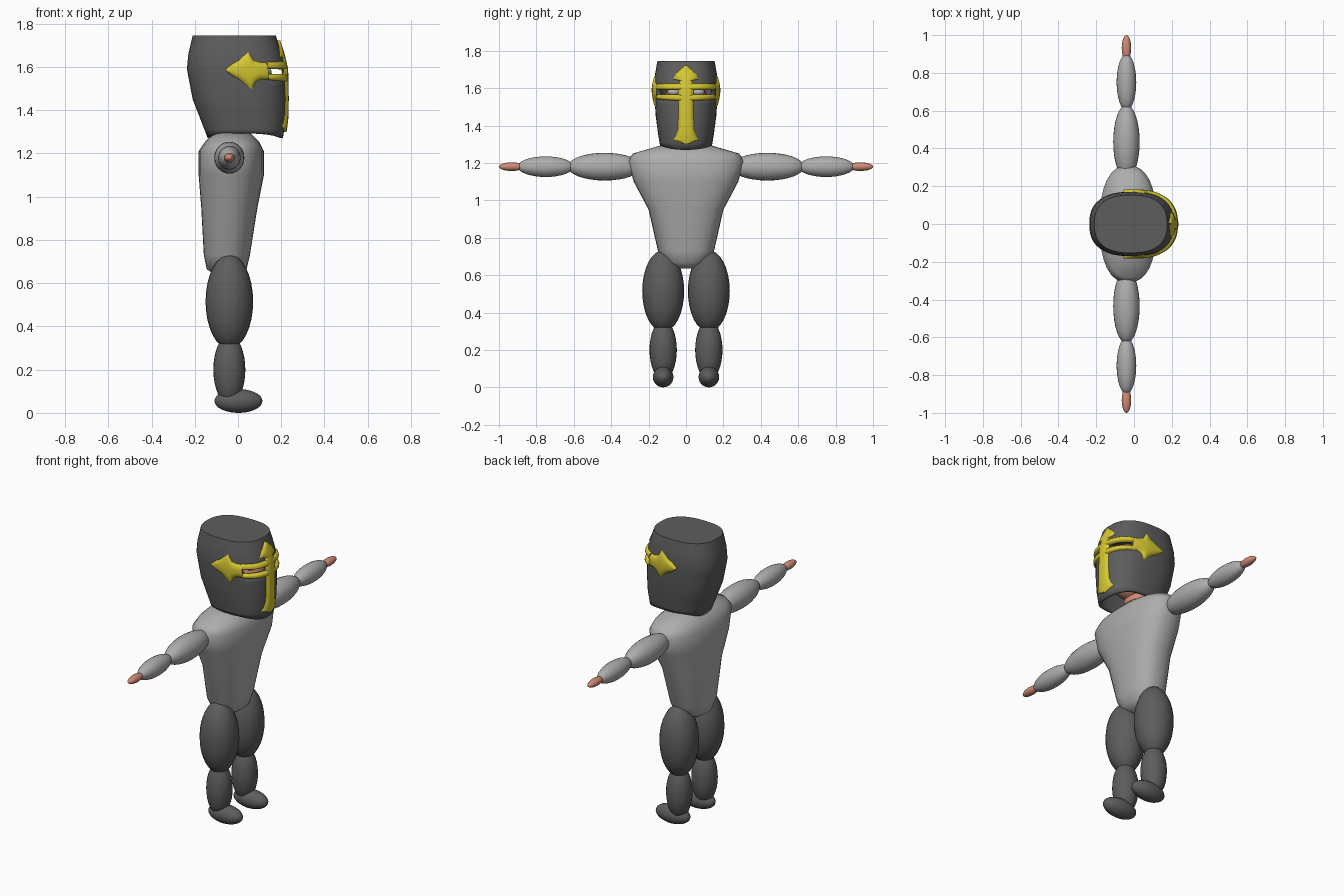
import bpy, bmesh, math
from math import sin, cos, radians, pi

if "Cube" in bpy.data.objects:
    bpy.data.objects.remove(bpy.data.objects["Cube"])


def material(name, rgb):
    m = bpy.data.materials.new(name)
    m.diffuse_color = (*rgb, 1)
    m.use_nodes = True
    m.node_tree.nodes["Principled BSDF"].inputs["Base Color"].default_value = m.diffuse_color
    return m


DARK = material("dark grey", (0.11, 0.11, 0.11))
LIGHT = material("light grey", (0.42, 0.42, 0.42))
GOLD = material("gold", (0.67, 0.57, 0.03))
SKIN = material("skin", (0.62, 0.26, 0.18))


def finish(name, bm, mat, angle=50):
    me = bpy.data.meshes.new(name)
    bm.to_mesh(me)
    bm.free()
    me.materials.append(mat)
    ob = bpy.data.objects.new(name, me)
    bpy.context.collection.objects.link(ob)
    bpy.ops.object.select_all(action='DESELECT')
    ob.select_set(True)
    bpy.context.view_layer.objects.active = ob
    bpy.ops.object.shade_smooth_by_angle(angle=radians(angle))
    return ob


def ellipsoid(name, centre, radii, mat, axis='Z'):
    bm = bmesh.new()
    bmesh.ops.create_uvsphere(bm, u_segments=24, v_segments=16, radius=1)
    for v in bm.verts:
        x, y, z = v.co
        if axis == 'Y':
            x, y, z = x, z, -y
        elif axis == 'X':
            x, y, z = z, y, -x
        v.co = [c + r * p for c, r, p in zip(centre, radii, (x, y, z))]
    return finish(name, bm, mat)


def lerp_keys(keys, u):
    """Interpolate rows (u, a, b, ...) at u."""
    for k, l in zip(keys, keys[1:]):
        if u <= l[0]:
            t = max(0, (u - k[0]) / (l[0] - k[0]))
            return [p + (q - p) * t for p, q in zip(k[1:], l[1:])]
    return list(keys[-1][1:])


def oval(back, front, w, th, n, off=0.0):
    """Point on a rounded-box section, pushed out by off."""
    xc, a = (back + front) / 2, (front - back) / 2
    tx = math.copysign(abs(cos(th)) ** (2 / n), cos(th))
    ty = math.copysign(abs(sin(th)) ** (2 / n), sin(th))
    nx = math.copysign(abs(tx) ** (n - 1), tx) / a
    ny = math.copysign(abs(ty) ** (n - 1), ty) / w
    ln = math.hypot(nx, ny)
    return xc + a * tx + off * nx / ln, w * ty + off * ny / ln


def skin_rings(bm, rings, skip=None):
    n = len(rings[0])
    for i in range(len(rings) - 1):
        for j in range(n):
            if skip and skip(i, j):
                continue
            k = (j + 1) % n
            bm.faces.new((rings[i][j], rings[i][k], rings[i + 1][k], rings[i + 1][j]))


# Torso: stacked rounded sections (z, back x, front x, half width)
TORSO = [(0.635, -0.10, 0.00, 0.05), (0.665, -0.145, 0.04, 0.11), (0.73, -0.158, 0.055, 0.15),
         (0.95, -0.17, 0.09, 0.20), (1.10, -0.182, 0.12, 0.28), (1.21, -0.182, 0.12, 0.31),
         (1.25, -0.155, 0.10, 0.285), (1.295, -0.115, 0.055, 0.13)]
bm = bmesh.new()
rings = [[bm.verts.new((*oval(b, f, w, 2 * pi * j / 32, 2.4), z)) for j in range(32)]
         for z, b, f, w in TORSO]
skin_rings(bm, rings)
bm.faces.new(rings[0][::-1])
bm.faces.new(rings[-1])
finish("torso", bm, LIGHT, 60)

# Helmet: open-bottomed shell with two eye slots left out of the grid
HELMET = [(1.27, -0.14, 0.208, 0.135), (1.36, -0.175, 0.22, 0.15), (1.45, -0.21, 0.222, 0.162),
          (1.59, -0.237, 0.219, 0.171), (1.66, -0.23, 0.203, 0.168), (1.745, -0.21, 0.175, 0.153)]
LEVELS = [1.27, 1.31, 1.36, 1.41, 1.45, 1.51, 1.565, 1.592, 1.625, 1.66, 1.70, 1.745]
SLOT = LEVELS.index(1.565)


def helmet_point(th, z, off=0.0):
    b, f, w = lerp_keys(HELMET, z)
    return (*oval(b, f, w, th, 2.5, off), z)


def rim_lift(i, th):
    return 0.022 * sin(th) ** 2 if i == 0 else 0


bm = bmesh.new()
rings = [[bm.verts.new(helmet_point(radians(8 * j), z + rim_lift(i, radians(8 * j))))
          for j in range(45)] for i, z in enumerate(LEVELS)]
skin_rings(bm, rings, lambda i, j: i == SLOT and (1 <= j <= 6 or 38 <= j <= 43))
bm.faces.new(rings[-1])
helmet = finish("helmet", bm, DARK, 40)
shell = helmet.modifiers.new("shell", 'SOLIDIFY')
shell.thickness = 0.015
shell.offset = -1


# Gold cross: pillowed strips that follow the helmet
def strip(name, keys, place, steps):
    bm = bmesh.new()
    us = sorted(set([k[0] for k in keys] +
                    [keys[0][0] + (keys[-1][0] - keys[0][0]) * i / steps for i in range(steps + 1)]))
    rows = []
    for u in us:
        lo, hi = lerp_keys(keys, u)
        row = []
        for i in range(9):
            s = i / 4 - 1
            row.append(bm.verts.new(place(u, lo + (hi - lo) * i / 8, -0.004 + 0.017 * (1 - s ** 4))))
        rows.append(row)
    for a, b in zip(rows, rows[1:]):
        for i in range(8):
            bm.faces.new((a[i], a[i + 1], b[i + 1], b[i]))
    bmesh.ops.recalc_face_normals(bm, faces=bm.faces)
    f = max(bm.faces, key=lambda g: g.calc_area())
    c = f.calc_center_median()
    if f.normal.x * c.x + f.normal.y * c.y < 0:
        bmesh.ops.reverse_faces(bm, faces=bm.faces)
    finish(name, bm, GOLD, 60)


def upright(z, y, off):
    w = lerp_keys(HELMET, z)[2]
    return helmet_point(math.asin(math.copysign(abs(y / w) ** 1.25, y)), z, off)


POST = [(1.30, 0.006), (1.322, 0.075), (1.345, 0.058), (1.38, 0.047), (1.50, 0.043), (1.62, 0.042),
        (1.64, 0.036), (1.648, 0.078), (1.68, 0.055), (1.70, 0.032), (1.722, 0.005)]
strip("cross_post", [(z, -w, w) for z, w in POST], upright, 16)

ARROW = [(56, 1.538, 1.624), (66, 1.54, 1.625), (73, 1.525, 1.635), (78, 1.487, 1.677),
         (88, 1.535, 1.635), (98, 1.58, 1.59)]
for side, label in ((1, "left"), (-1, "right")):
    def around(deg, z, off):
        return helmet_point(side * radians(deg), z, off)
    strip(label + "_cross_arrow", ARROW, around, 14)
    strip(label + "_cross_upper_bar", [(0, 1.590, 1.627), (56, 1.590, 1.624)], around, 14)
    strip(label + "_cross_lower_bar", [(0, 1.530, 1.567), (56, 1.538, 1.567)], around, 14)

# Head and neck inside the helmet
ellipsoid("head", (0.02, 0, 1.50), (0.15, 0.12, 0.17), SKIN)
ellipsoid("neck", (-0.03, 0, 1.31), (0.08, 0.08, 0.13), SKIN)

# Limbs, mirrored left and right
for s, label in ((1, "left"), (-1, "right")):
    ellipsoid(label + "_eye", (0.125, s * 0.065, 1.578), (0.03, 0.035, 0.02), LIGHT)
    ellipsoid(label + "_upper_arm", (-0.04, s * 0.435, 1.18), (0.07, 0.197, 0.074), LIGHT, 'Y')
    ellipsoid(label + "_forearm", (-0.04, s * 0.75, 1.18), (0.052, 0.15, 0.055), LIGHT, 'Y')
    ellipsoid(label + "_hand", (-0.04, s * 0.932, 1.18), (0.025, 0.068, 0.023), SKIN, 'Y')
    ellipsoid(label + "_thigh", (-0.04, s * 0.122, 0.515), (0.11, 0.112, 0.218), DARK)
    ellipsoid(label + "_shin", (-0.04, s * 0.122, 0.20), (0.074, 0.073, 0.16), DARK)
    ellipsoid(label + "_foot", (0.002, s * 0.122, 0.055), (0.111, 0.055, 0.055), DARK, 'X')
